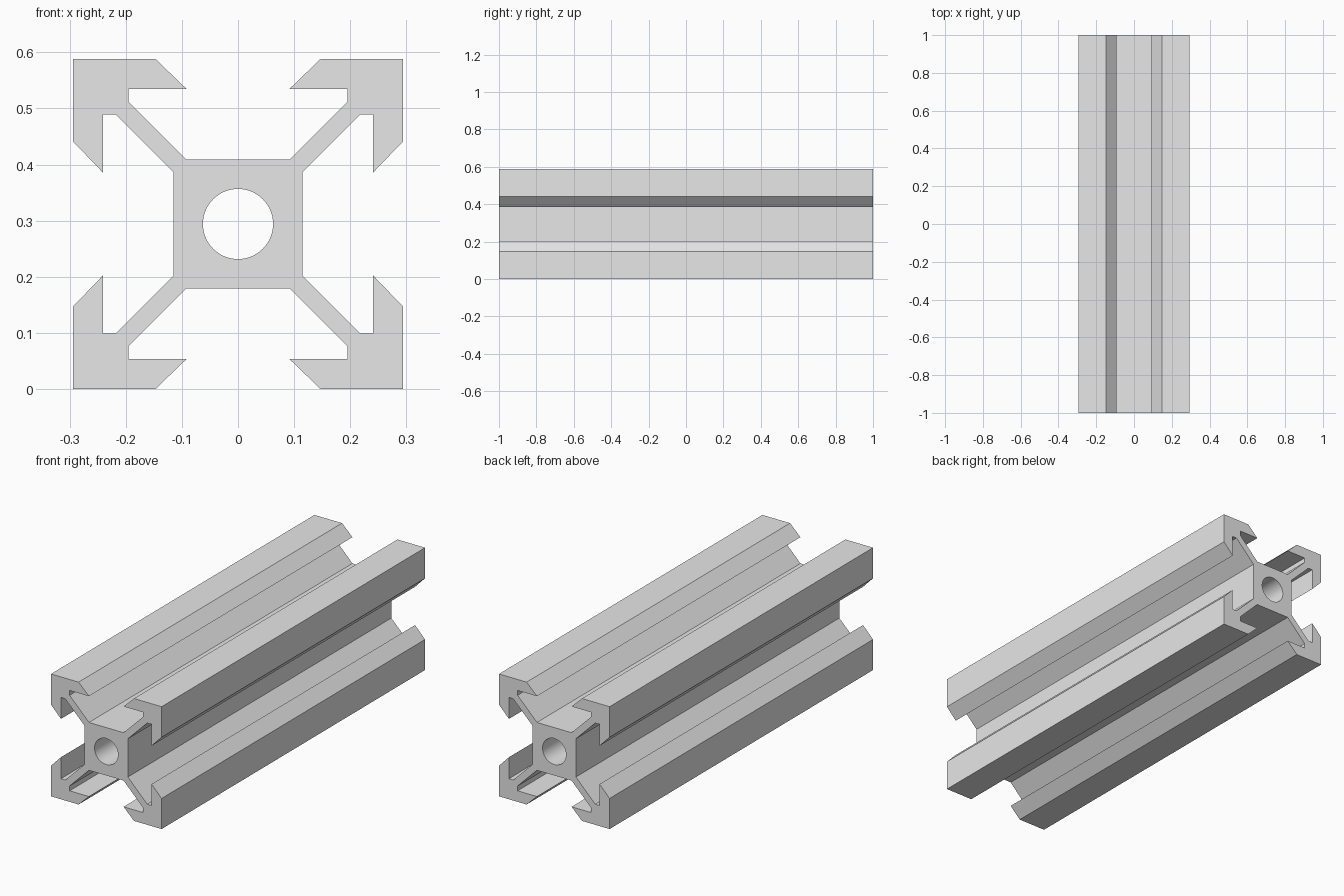
import bpy, bmesh, math
from mathutils import Vector

cube = bpy.data.objects.get("Cube")
if cube:
    bpy.data.objects.remove(cube, do_unlink=True)

HALF = 0.294      # half the width of the square section
LENGTH = 2.0
HOLE_RADIUS = 0.0625
HOLE_SIDES = 64

# One half of a corner arm: core, web, hook lip, chamfer
half_arm = [(0.092, 0.115), (0.195, 0.218), (0.195, 0.241),
            (0.092, 0.241), (0.147, HALF)]
# Mirror across the diagonal to finish the arm
arm = half_arm + [(HALF, HALF)] + [(v, u) for u, v in reversed(half_arm)]

# Repeat the arm around the four corners
outline = []
for quarter in range(4):
    c, s = [(1, 0), (0, -1), (-1, 0), (0, 1)][quarter]
    outline += [(u * c - v * s, u * s + v * c) for u, v in arm]

# Round centre bore
bore = []
for i in range(HOLE_SIDES):
    a = math.tau * i / HOLE_SIDES
    bore.append((HOLE_RADIUS * math.cos(a), HOLE_RADIUS * math.sin(a)))


def add_loop(bm, points):
    verts = [bm.verts.new((x, -LENGTH / 2, z + HALF)) for x, z in points]
    return [bm.edges.new((verts[i - 1], verts[i])) for i in range(len(verts))]


# Fill the section and extrude it along the length
bm = bmesh.new()
edges = add_loop(bm, outline) + add_loop(bm, bore)
bmesh.ops.triangle_fill(bm, use_beauty=True, edges=edges, normal=(0, -1, 0))
extruded = bmesh.ops.extrude_face_region(bm, geom=bm.faces[:], use_keep_orig=True)
moved = [g for g in extruded["geom"] if isinstance(g, bmesh.types.BMVert)]
bmesh.ops.translate(bm, verts=moved, vec=Vector((0, LENGTH, 0)))
bmesh.ops.recalc_face_normals(bm, faces=bm.faces[:])

mesh = bpy.data.meshes.new("slotted_rail")
bm.to_mesh(mesh)
bm.free()
rail = bpy.data.objects.new("slotted_rail", mesh)
bpy.context.collection.objects.link(rail)

# Plain grey metal
grey = bpy.data.materials.new("light_grey")
grey.use_nodes = True
colour = (0.8, 0.8, 0.8, 1.0)
grey.diffuse_color = colour
grey.node_tree.nodes["Principled BSDF"].inputs["Base Color"].default_value = colour
mesh.materials.append(grey)

# Smooth bore, sharp profile edges
bpy.ops.object.select_all(action="DESELECT")
rail.select_set(True)
bpy.context.view_layer.objects.active = rail
bpy.ops.object.shade_smooth_by_angle(angle=math.radians(30))
